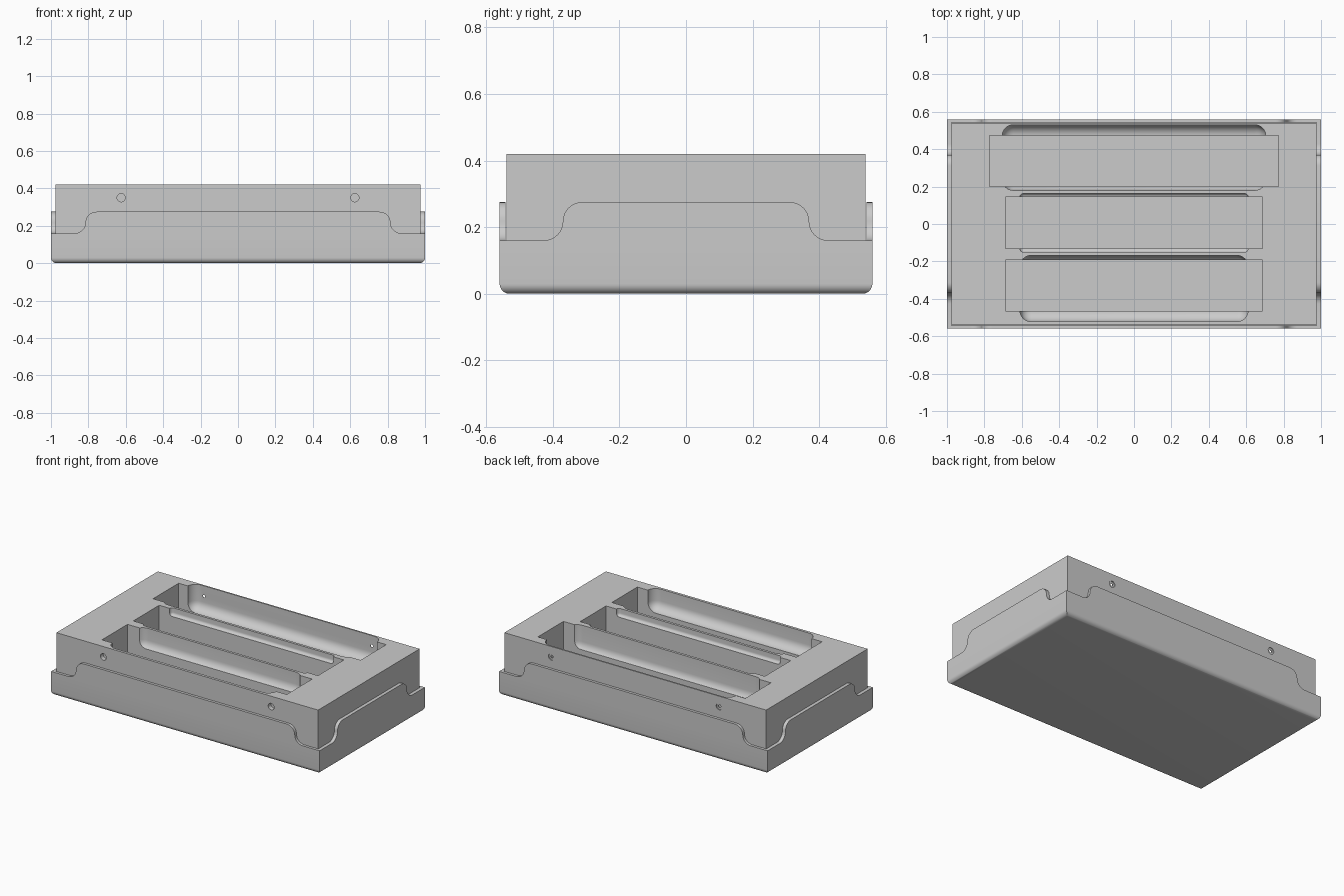
import bpy, bmesh
from math import sin, cos, pi, radians
from mathutils import Matrix

default = bpy.data.objects.get("Cube")
if default:
    bpy.data.objects.remove(default, do_unlink=True)

grey = bpy.data.materials.new("light_grey")
grey.use_nodes = True
colour = (0.6, 0.6, 0.6, 1)
grey.diffuse_color = colour
grey.node_tree.nodes["Principled BSDF"].inputs["Base Color"].default_value = colour


def finish(bm, name):
    bmesh.ops.recalc_face_normals(bm, faces=bm.faces)
    mesh = bpy.data.meshes.new(name)
    bm.to_mesh(mesh)
    bm.free()
    mesh.materials.append(grey)
    obj = bpy.data.objects.new(name, mesh)
    bpy.context.collection.objects.link(obj)
    return obj


def box(name, x, y, z, radius=0, round_uprights=False):
    """Box from (low, high) ranges; rounds the bottom and, if asked, the uprights."""
    bm = bmesh.new()
    bmesh.ops.create_cube(bm, size=1)
    for v in bm.verts:
        v.co = [r[0] if c < 0 else r[1] for c, r in zip(v.co, (x, y, z))]
    if radius:
        def rounded(e):
            a, b = (v.co.z for v in e.verts)
            return (a == b == min(a, b) and a < sum(z) / 2) or (round_uprights and abs(a - b) > 1e-4)
        bmesh.ops.bevel(bm, geom=[e for e in bm.edges if rounded(e)], offset=radius,
                        segments=8, profile=0.5, affect='EDGES', clamp_overlap=True)
    return finish(bm, name)


def cylinder(name, radius, x, y, z, length):
    bm = bmesh.new()
    place = Matrix.Translation((x, y, z)) @ Matrix.Rotation(radians(90), 4, 'X')
    bmesh.ops.create_cone(bm, cap_ends=True, segments=24, radius1=radius,
                          radius2=radius, depth=length, matrix=place)
    return finish(bm, name)


def rim_cutter(mid, inner, along_x, side):
    """Everything above the stepped rim line of one wall; mid is the centre of the S step."""
    low, high, steps = 0.16, 0.275, 8
    r = (high - low) / 2
    half = []
    for i in range(steps + 1):                      # rounded shoulder
        a = pi / 2 * i / steps
        half.append((mid - r + r * sin(a), high - r + r * cos(a)))
    for i in range(1, steps + 1):                   # hollow foot
        a = pi / 2 * i / steps
        half.append((mid + r - r * cos(a), low + r - r * sin(a)))
    half += [(1.2, low), (1.2, 0.5)]
    outline = half + [(-u, z) for u, z in reversed(half)]
    bm = bmesh.new()

    def point(u, d, z):
        return (u, side * d, z) if along_x else (side * d, u, z)
    face = bm.faces.new([bm.verts.new(point(u, inner, z)) for u, z in outline])
    ext = bmesh.ops.extrude_face_region(bm, geom=[face])
    shift = point(0, 0.3, 0)
    bmesh.ops.translate(bm, vec=shift,
                        verts=[g for g in ext["geom"] if isinstance(g, bmesh.types.BMVert)])
    return finish(bm, "rim_cutter")


def cut(target, cutter):
    cutter.hide_render = True
    mod = target.modifiers.new("cut", 'BOOLEAN')
    mod.operation, mod.solver, mod.object = 'DIFFERENCE', 'EXACT', cutter
    with bpy.context.temp_override(object=target, active_object=target, selected_objects=[target]):
        bpy.ops.object.modifier_apply(modifier=mod.name)
    bpy.data.objects.remove(cutter, do_unlink=True)


# Tray with rounded bottom edge and a rim that steps down at the corners
tray = box("tray", (-1, 1), (-0.56, 0.56), (0, 0.32), radius=0.03)
cut(tray, box("tray_hollow", (-0.977, 0.977), (-0.542, 0.542), (0.03, 0.6)))
for side in (-1, 1):
    cut(tray, rim_cutter(0.815, 0.53, True, side))
    cut(tray, rim_cutter(0.37, 0.965, False, side))

# Insert block seated in the tray
block = box("insert_block", (-0.975, 0.975), (-0.54, 0.54), (0.032, 0.42))

# Three deep slots, each with a wider rounded finger scoop:
# slot half length, slot y range, scoop half length, scoop y range, scoop floor, radius
slots = [
    (0.773, (0.2, 0.473), 0.705, (0.18, 0.53), 0.25, 0.06),
    (0.688, (-0.132, 0.144), 0.61, (-0.151, 0.163), 0.37, 0.02),
    (0.688, (-0.465, -0.193), 0.61, (-0.522, -0.168), 0.28, 0.06),
]
for length, slot_y, scoop_length, scoop_y, floor, radius in slots:
    cut(block, box("scoop", (-scoop_length, scoop_length), scoop_y, (floor, 0.6), radius, True))
    cut(block, box("slot", (-length, length), slot_y, (0.07, 0.6)))

# Stepped holes in the front and back walls
for x in (-0.625, 0.625):
    cut(block, cylinder("front_hole", 0.022, x, -0.54, 0.35, 0.06))
    cut(block, cylinder("back_hole", 0.022, x, 0.54, 0.35, 0.012))
    cut(block, cylinder("back_pin_hole", 0.009, x, 0.54, 0.35, 0.08))

for obj in (tray, block):
    bpy.ops.object.select_all(action='DESELECT')
    obj.select_set(True)
    bpy.context.view_layer.objects.active = obj
    bpy.ops.object.shade_smooth_by_angle(angle=radians(30))
